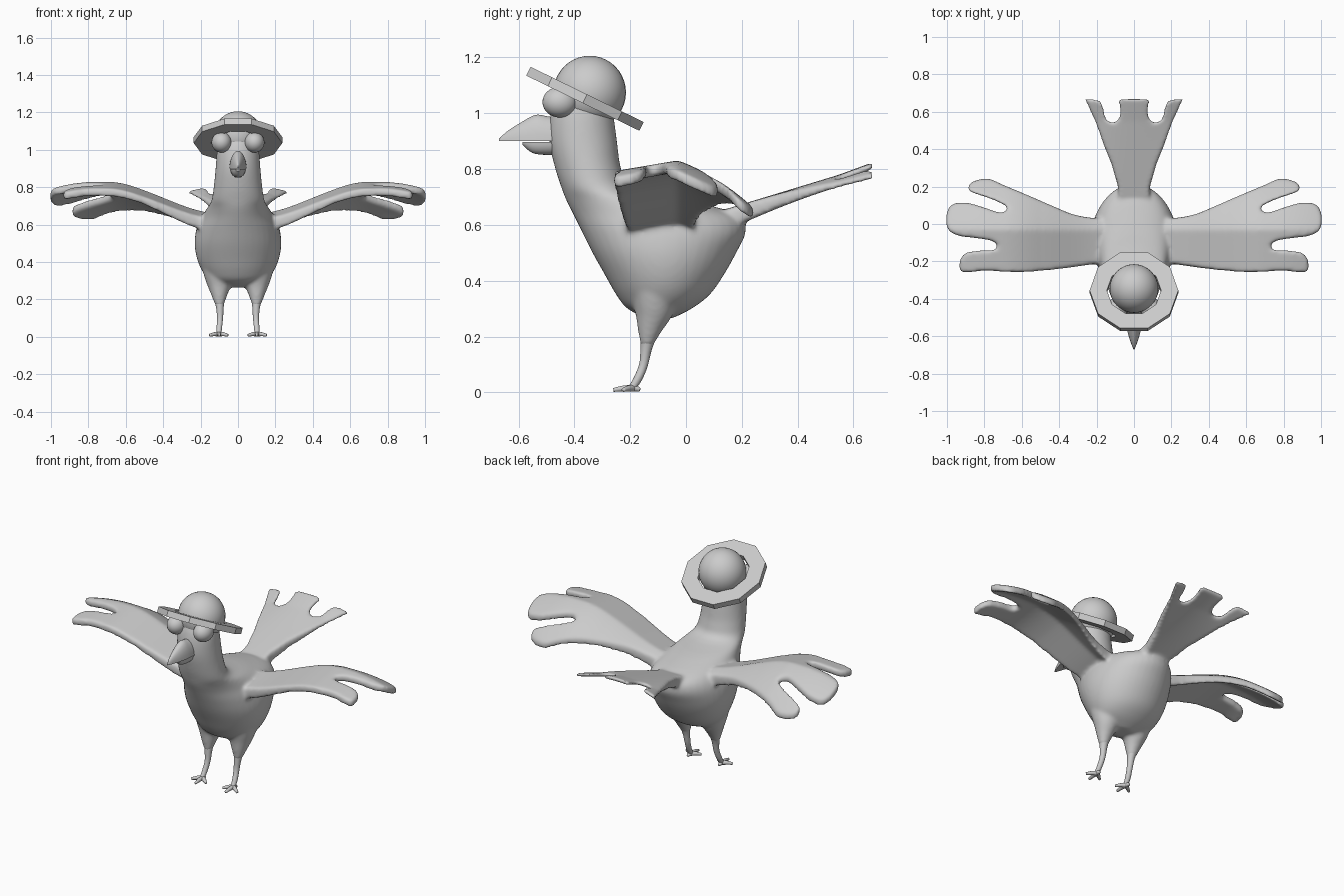
import bpy, bmesh, math
from mathutils import Vector, Matrix

if "Cube" in bpy.data.objects:
    bpy.data.objects.remove(bpy.data.objects["Cube"])


def make(name, bm):
    bmesh.ops.recalc_face_normals(bm, faces=bm.faces)
    me = bpy.data.meshes.new(name)
    bm.to_mesh(me)
    bm.free()
    ob = bpy.data.objects.new(name, me)
    bpy.context.collection.objects.link(ob)
    return ob


def mod(ob, kind, **props):
    m = ob.modifiers.new(kind.title(), kind)
    for k, v in props.items():
        setattr(m, k, v)
    return ob


def bake(ob):
    dg = bpy.context.evaluated_depsgraph_get()
    dg.update()
    me = bpy.data.meshes.new_from_object(ob.evaluated_get(dg))
    ob.modifiers.clear()
    ob.data = me
    return ob


def smooth(ob):
    for p in ob.data.polygons:
        p.use_smooth = True
    return ob


def spline(pts, n, closed=False):
    """Catmull-Rom through points of any dimension."""
    c, out = len(pts), []
    get = lambda i: Vector(pts[i % c] if closed else pts[max(0, min(c - 1, i))])
    for i in range(c if closed else c - 1):
        a, b, d, e = (get(i + k) for k in (-1, 0, 1, 2))
        for s in range(n):
            t = s / n
            out.append(b + (d - a) * (t / 2) + (a * 2 - b * 5 + d * 4 - e) * (t * t / 2)
                       + (b * 3 - a - d * 3 + e) * (t ** 3 / 2))
    if not closed:
        out.append(get(c - 1))
    return out


def loft(name, loops):
    bm = bmesh.new()
    rings = [[bm.verts.new(p) for p in loop] for loop in loops]
    for a, b in zip(rings, rings[1:]):
        for i in range(len(a)):
            j = (i + 1) % len(a)
            bm.faces.new((a[i], a[j], b[j], b[i]))
    bm.faces.new(rings[0])
    bm.faces.new(rings[-1])
    return make(name, bm)


def tube(name, pts, sides=14):
    """Round tube through (x, y, z, radius) points."""
    path, loops = spline(pts, 4), []
    for i, p in enumerate(path):
        d = (path[min(i + 1, len(path) - 1)] - path[max(i - 1, 0)]).to_3d()
        q = d.to_track_quat('Z', 'Y')
        loops.append([p.to_3d() + q @ Vector((math.cos(a), math.sin(a), 0)) * p[3]
                      for a in (math.tau * k / sides for k in range(sides))])
    return smooth(loft(name, loops))


def slab(name, outline, bend):
    """Flat outline thickened, meshed evenly, then bent by a function."""
    bm = bmesh.new()
    f = bm.faces.new([bm.verts.new((p[0], p[1], -0.025)) for p in outline])
    ext = bmesh.ops.extrude_face_region(bm, geom=[f])
    for v in ext["geom"]:
        if isinstance(v, bmesh.types.BMVert):
            v.co.z += 0.05
    ob = bake(mod(make(name, bm), 'REMESH', mode='VOXEL', voxel_size=0.011))
    for v in ob.data.vertices:
        v.co.z = bend(*v.co)
    return ob


# torso, neck and head: z, front y, back y, half width
rings = [(0.265, -0.14, -0.05, 0.06), (0.30, -0.21, 0.02, 0.145), (0.35, -0.25, 0.085, 0.19),
         (0.42, -0.29, 0.135, 0.22), (0.50, -0.335, 0.18, 0.232), (0.58, -0.375, 0.215, 0.222),
         (0.64, -0.405, 0.18, 0.195), (0.69, -0.43, 0.0, 0.165), (0.73, -0.445, -0.19, 0.142),
         (0.80, -0.468, -0.232, 0.13), (0.90, -0.49, -0.247, 0.12), (1.0, -0.485, -0.26, 0.112),
         (1.08, -0.455, -0.27, 0.095), (1.13, -0.42, -0.29, 0.07)]
body = loft("bird_body", [
    [(w * math.cos(a), (f + b) / 2 + (b - f) / 2 * math.sin(a), z)
     for a in (math.tau * k / 40 for k in range(40))] for z, f, b, w in spline(rings, 4)])

# wings with three feather fingers
wing_pts = [(.08, -.2), (.22, -.215), (.4, -.24), (.6, -.257), (.8, -.25), (.92, -.258),
            (.932, -.2), (.9, -.155), (.82, -.142), (.75, -.14), (.73, -.115), (.76, -.09),
            (.85, -.075), (.93, -.065), (.99, -.035), (1.006, .03), (.98, .1), (.9, .115),
            (.8, .088), (.72, .062), (.675, .075), (.69, .1), (.78, .14), (.87, .17),
            (.89, .195), (.86, .228), (.78, .243), (.7, .21), (.55, .147), (.42, .09),
            (.32, .05), (.2, .03), (.08, .03)]


def wing_bend(x, y, z):
    t = max(0, min(1, (x - 0.08) / 0.62))
    h = 0.62 + 0.19 * t * t * (3 - 2 * t) - 0.6 * max(0, x - 0.75) ** 2
    d = y + 0.03
    drop = 0.35 * d + d * d if d > 0 else -0.17 * d
    return h - drop + z * (0.85 + 0.8 * max(0, 0.5 - x) / 0.4)


wing = mod(slab("wing", spline(wing_pts, 4, True), wing_bend), 'MIRROR')

# fan tail with three feathers
half = [(.085, .1), (.085, .2), (.12, .32), (.165, .43), (.205, .54), (.268, .675),
        (.18, .662), (.162, .62), (.15, .56), (.12, .54), (.085, .555), (.075, .6), (.085, .67)]
fan = half + [(-x, y) for x, y in reversed(half)]


def tail_bend(x, y, z):
    k = max(0, min(1, (y - 0.15) / 0.4))
    return 0.64 + 0.37 * (y - 0.2) - 0.6 * x * x * k + z * (1.5 - 1.05 * k)


tail = slab("tail", fan, tail_bend)

# thighs
thigh = mod(tube("thigh", [(.105, -.11, .38, .09), (.1, -.115, .3, .073), (.1, -.13, .23, .046),
                           (.098, -.142, .165, .022)], 20), 'MIRROR')

# fuse into one smooth skin
for ob in (wing, thigh):
    bake(ob)
bpy.ops.object.select_all(action='DESELECT')
for ob in (body, wing, tail, thigh):
    ob.select_set(True)
bpy.context.view_layer.objects.active = body
bpy.ops.object.join()
mod(body, 'REMESH', mode='VOXEL', voxel_size=0.009)
mod(body, 'SMOOTH', factor=0.5, iterations=12)
smooth(bake(body))

# shins and toes
mod(tube("shin", [(.1, -.13, .22, .032), (.097, -.142, .16, .021), (.096, -.152, .1, .016),
                  (.1, -.172, .05, .015), (.102, -.195, .014, .013)]), 'MIRROR')
for i, (x, y) in enumerate([(.1, -.26), (.152, -.225), (.055, -.225), (.105, -.165)]):
    mod(tube(f"toe_{i + 1}", [(.102, -.19, .015, .013), ((.102 + x) / 2, (-.19 + y) / 2, .014, .011),
                              (x, y, .009, .007)], 10), 'MIRROR')


# beak halves: y, half width, height from the mouth line
def beak(name, z0, stations):
    arc = [math.pi * k / 12 for k in range(13)]
    ob = loft(name, [[(w * math.cos(a), y, z0 + h * math.sin(a)) for a in arc]
                     for y, w, h in spline(stations, 4)])
    smooth(ob)
    bpy.ops.object.select_all(action='DESELECT')
    ob.select_set(True)
    bpy.context.view_layer.objects.active = ob
    bpy.ops.object.shade_smooth_by_angle(angle=math.radians(40))


beak("upper_beak", 0.9, [(-.45, .046, .08), (-.5, .046, .09), (-.54, .042, .094), (-.59, .031, .068),
                         (-.64, .015, .036), (-.67, .003, .008)])
beak("lower_beak", 0.898, [(-.45, .04, -.045), (-.5, .04, -.047), (-.55, .03, -.04), (-.585, .012, -.012)])


# eyes and crown of the hat
def ball(name, loc, scale):
    bm = bmesh.new()
    bmesh.ops.create_uvsphere(bm, u_segments=32, v_segments=20, radius=1,
                              matrix=Matrix.Translation(loc) @ Matrix.Diagonal((*scale, 1)))
    return smooth(make(name, bm))


mod(ball("eye", (.088, -.452, 1.04), (.053, .062, .055)), 'MIRROR')
ball("hat_crown", (0, -.345, 1.075), (.13, .13, .131))

# ten-sided tilted hat brim with an open centre
prof = [(.237, -.0175), (.237, .0175), (.145, .0175), (.145, -.0175)]
bm = bmesh.new()
cols = [[bm.verts.new((r * math.cos(a), r * math.sin(a), z)) for r, z in prof]
        for a in (math.tau * k / 10 for k in range(10))]
for i in range(10):
    a, b = cols[i], cols[(i + 1) % 10]
    for k in range(4):
        bm.faces.new((a[k], b[k], b[(k + 1) % 4], a[(k + 1) % 4]))
brim = make("hat_brim", bm)
brim.location = (0, -.362, 1.052)
brim.rotation_euler.x = math.radians(-26)
